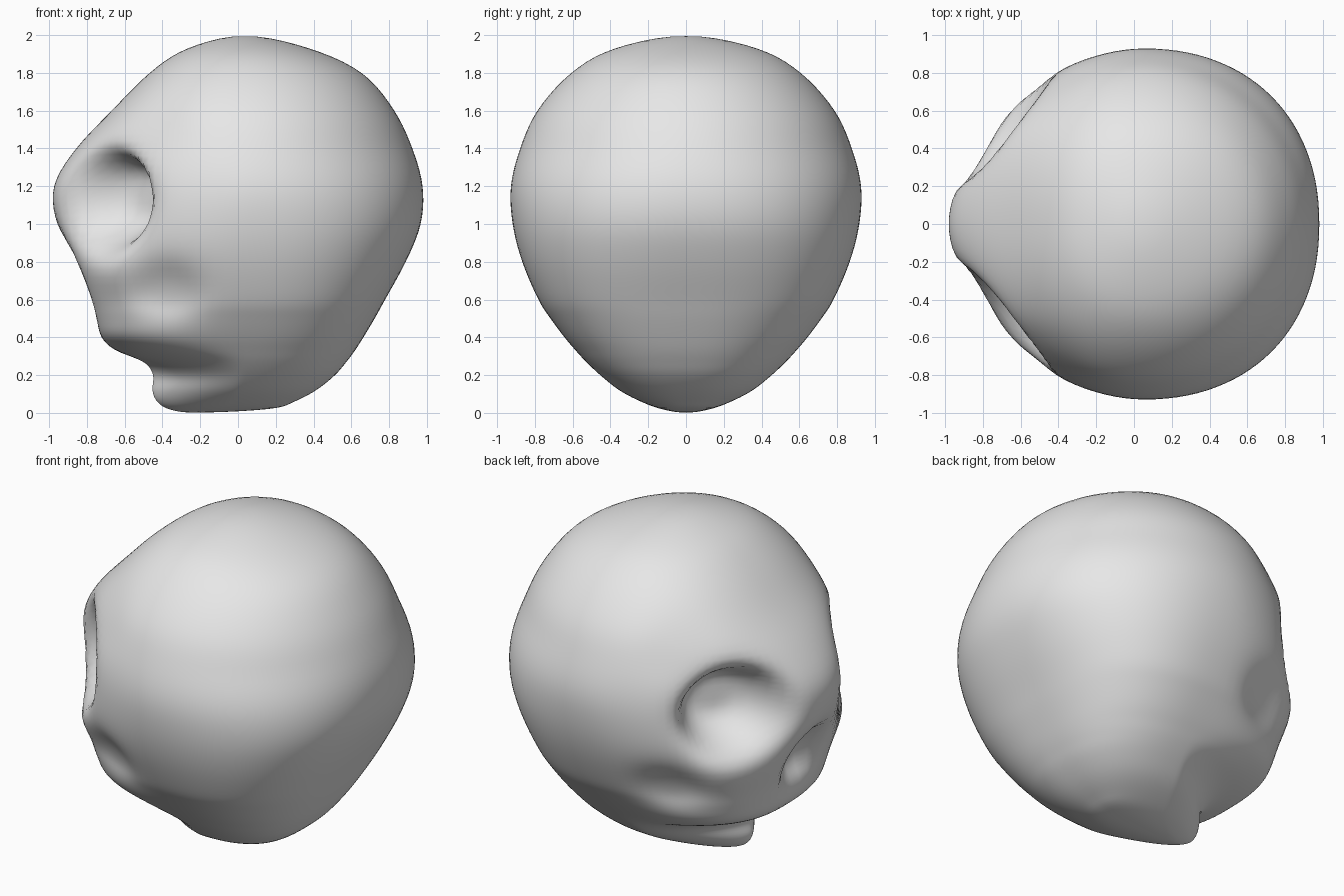
import bpy
import bmesh
from math import cos, sin, pi, copysign
from mathutils import Vector

if "Cube" in bpy.data.objects:
    bpy.data.objects.remove(bpy.data.objects["Cube"], do_unlink=True)

SEGMENTS = 112
STEPS = 5

# Horizontal sections: height, face x, back x, half width,
# x of widest point, fullness of the face half
SECTIONS = [
    (0.0, -.25, -.25, 0, -.25, 1.6),
    (.02, -.37, .17, .13, -.1, 1.6),
    (.06, -.43, .3, .24, -.04, 1.5),
    (.12, -.455, .415, .355, 0, 1.4),
    (.2, -.45, .515, .455, .03, 1.4),
    (.27, -.5, .575, .53, .04, 1.7),
    (.33, -.65, .62, .585, .04, 2.2),
    (.4, -.73, .665, .645, .05, 2.7),
    (.5, -.765, .725, .72, .05, 2.6),
    (.6, -.8, .78, .785, .05, 2.4),
    (.8, -.885, .89, .87, .05, 2.15),
    (1.0, -.965, .97, .92, .05, 1.92),
    (1.2, -.98, .98, .93, .05, 1.82),
    (1.4, -.86, .925, .88, .05, 1.97),
    (1.6, -.67, .83, .79, .05, 2.15),
    (1.8, -.47, .66, .61, .05, 2.2),
    (1.93, -.27, .38, .38, .04, 2.1),
    (2.0, .03, .03, 0, .03, 2),
]

# Hollows and swellings: centre, radii, displacement, edge steepness
PAIRED_SHAPES = [
    ((-.72, .5, 1.11), (.27, .25, .22), (.31, -.12, .03), 4),      # eye socket
    ((-.64, .6, .76), (.18, .18, .1), (-.01, .02, 0), 2),          # cheekbone
    ((-.4, .74, .64), (.18, .22, .14), (.03, -.06, .01), 2),       # cheek hollow
    ((-.48, .74, 1.5), (.22, .22, .2), (.01, -.02, 0), 2),         # temple
]
NOSE = ((-.87, 0, .68), (.2, .12, .18), (.16, 0, .02), 3)


def reflected(pole, row):
    """Phantom section past a pole, so the surface closes as a dome."""
    return (row[0], 2 * pole[1] - row[1], 2 * pole[2] - row[2], -row[3], *row[4:])


def spline(a, b, c, d, t):
    return tuple(q + .5 * t * (r - p + t * (2 * p - 5 * q + 4 * r - s
                 + t * (3 * (q - r) + s - p))) for p, q, r, s in zip(a, b, c, d))


def smooth_sections():
    rows = [reflected(SECTIONS[0], SECTIONS[1]), *SECTIONS,
            reflected(SECTIONS[-1], SECTIONS[-2])]
    result = []
    for i in range(1, len(rows) - 2):
        for k in range(STEPS):
            result.append(spline(*rows[i - 1:i + 3], k / STEPS))
    return result + [SECTIONS[-1]]


def power(value, exponent):
    return copysign(abs(value) ** exponent, value)


def section_point(row, angle):
    """Rounded section, boxier at the back of the lower half."""
    z, face, back, width, middle, fullness = row
    c, s = cos(angle), sin(angle)
    low = min(max((1.4 - z) / .8, 0), 1)
    e = 2 / (2 + .5 * low) if c > 0 else 2 / fullness
    reach = back - middle if c > 0 else middle - face
    return Vector((middle + reach * power(c, e), width * power(s, e), max(z, 0)))


def mirrored(values, side):
    return Vector((values[0], values[1] * side, values[2]))


def shift(point, centre, radii, move, steepness):
    q = sum(((p - c) / r) ** 2 for p, c, r in zip(point, centre, radii))
    return Vector(move) / (1 + q ** steepness)


def sculpted(point):
    total = shift(point, *NOSE)
    for centre, radii, move, steepness in PAIRED_SHAPES:
        for side in (1, -1):
            total += shift(point, mirrored(centre, side), radii,
                           mirrored(move, side), steepness)
    return point + total


# Bone material
bone = bpy.data.materials.new("pale_grey")
bone.use_nodes = True
colour = (.8, .8, .8, 1)
bone.diffuse_color = colour
bone.node_tree.nodes["Principled BSDF"].inputs["Base Color"].default_value = colour

# Skull surface, lofted through the sections
bm = bmesh.new()
rings = []
for row in smooth_sections():
    rings.append([bm.verts.new(sculpted(section_point(row, 2 * pi * i / SEGMENTS)))
                  for i in range(SEGMENTS)])
for low, high in zip(rings, rings[1:]):
    for i in range(SEGMENTS):
        j = (i + 1) % SEGMENTS
        bm.faces.new((low[i], low[j], high[j], high[i]))
bmesh.ops.remove_doubles(bm, verts=bm.verts, dist=.0005)
for _ in range(4):
    bmesh.ops.smooth_vert(bm, verts=bm.verts, factor=.5, use_axis_x=True,
                          use_axis_y=True, use_axis_z=True)
bmesh.ops.recalc_face_normals(bm, faces=bm.faces)
for face in bm.faces:
    face.smooth = True

mesh = bpy.data.meshes.new("skull")
bm.to_mesh(mesh)
bm.free()
mesh.materials.append(bone)
skull = bpy.data.objects.new("skull", mesh)
bpy.context.collection.objects.link(skull)
